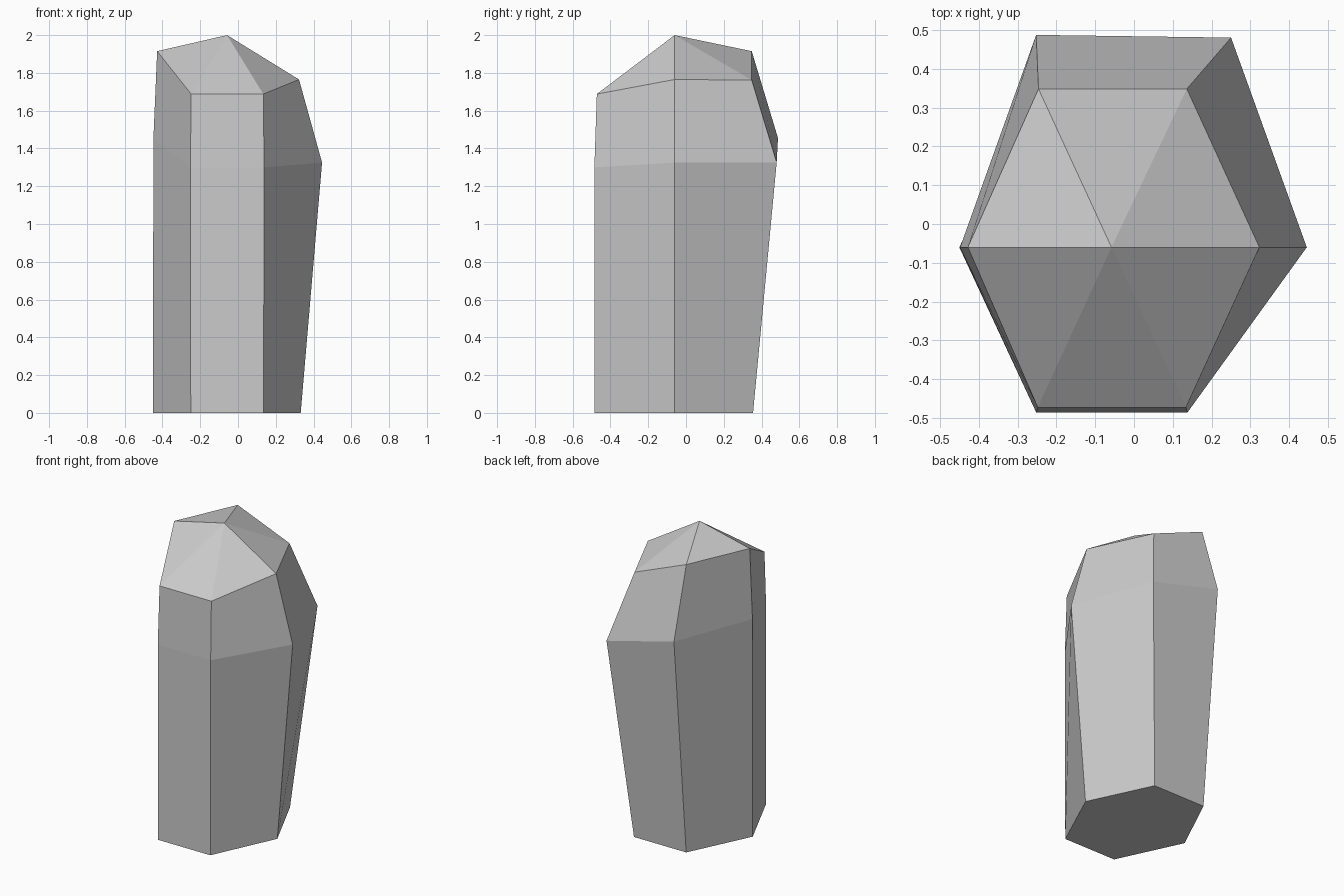
import bpy
import bmesh

if "Cube" in bpy.data.objects:
    bpy.data.objects.remove(bpy.data.objects["Cube"])

# Hexagonal rings, each ordered: left, front left, front right, right, back right, back left
base = [(-.45, -.06, 0), (-.25, -.485, 0), (.135, -.485, 0),
        (.332, -.06, 0), (.135, .355, 0), (-.25, .355, 0)]
shoulder = [(-.448, -.06, 1.45), (-.252, -.485, 1.3), (.138, -.485, 1.3),
            (.445, -.06, 1.325), (.25, .48, 1.325), (-.252, .487, 1.455)]
crown = [(-.428, -.06, 1.915), (-.248, -.472, 1.688), (.134, -.472, 1.688),
         (.323, -.06, 1.765), (.136, .348, 1.762), (-.246, .348, 1.915)]

bm = bmesh.new()
rings = [[bm.verts.new(p) for p in ring] for ring in (base, shoulder, crown)]

# Side facets between neighbouring rings
for lower, upper in zip(rings, rings[1:]):
    for i in range(6):
        j = (i + 1) % 6
        bm.faces.new((lower[i], lower[j], upper[j], upper[i]))

# Flat bottom
bm.faces.new(rings[0][::-1])

# Off-centre faceted tip
apex = bm.verts.new((-.058, -.06, 2))
for i in range(6):
    bm.faces.new((apex, rings[2][i], rings[2][(i + 1) % 6]))

bmesh.ops.recalc_face_normals(bm, faces=bm.faces)
mesh = bpy.data.meshes.new("crystal")
bm.to_mesh(mesh)
bm.free()
crystal = bpy.data.objects.new("crystal", mesh)
bpy.context.collection.objects.link(crystal)
